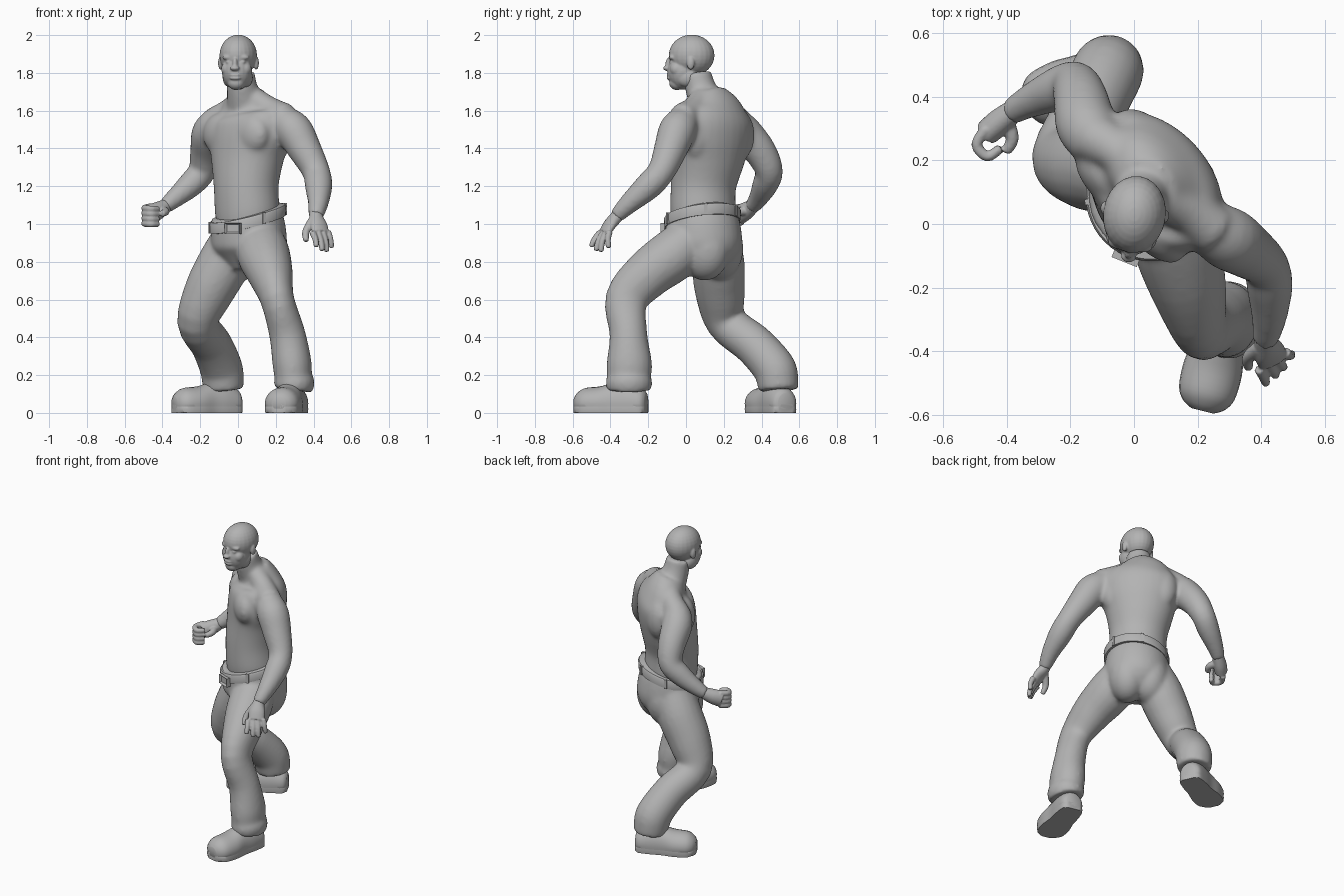
import bpy
import bmesh
from math import sin, cos, pi, radians
from mathutils import Vector, Matrix

default_cube = bpy.data.objects.get("Cube")
if default_cube:
    bpy.data.objects.remove(default_cube, do_unlink=True)

grey = bpy.data.materials.new("plain_grey")
grey.use_nodes = True
grey.diffuse_color = (.45, .45, .45, 1)
grey.node_tree.nodes["Principled BSDF"].inputs["Base Color"].default_value = grey.diffuse_color

# The twisted pose: chest and pelvis each have their own sideways and forward directions
CHEST_SIDE, CHEST_FRONT = Vector((.67, -.74, 0)), Vector((-.74, -.67, 0))
PELVIS_SIDE, PELVIS_FRONT = Vector((.87, -.5, 0)), Vector((-.5, -.87, 0))
X_AXIS, Z_AXIS = Vector((1, 0, 0)), Vector((0, 0, 1))


def tube(bm, stations, side=X_AXIS, segments=20, steps=4, round_end=0):
    """Loft smooth elliptical rings through stations of x, y, z, width, optional depth."""
    keys = [Vector(s if len(s) == 5 else (*s, s[-1])) for s in stations]
    if round_end:
        tip, before = keys[-1], keys[-2]
        direction = (tip.xyz - before.xyz).normalized()
        centre = tip.xyz + direction * tip[3] * round_end
        keys.append(Vector((*centre, tip[3] * .55, tip[4] * .55)))
    path = []
    for i in range(len(keys) - 1):
        before, start = keys[max(i - 1, 0)], keys[i]
        end, after = keys[i + 1], keys[min(i + 2, len(keys) - 1)]
        for step in range(steps):
            t = step / steps
            path.append(start + (end - before) * (t / 2)
                        + (before * 2 - start * 5 + end * 4 - after) * (t * t / 2)
                        + (start * 3 - before - end * 3 + after) * (t ** 3 / 2))
    path.append(keys[-1])
    rings = []
    for i, key in enumerate(path):
        ahead, behind = path[min(i + 1, len(path) - 1)], path[max(i - 1, 0)]
        along = (Vector(ahead[:3]) - Vector(behind[:3])).normalized()
        across = (side - along * side.dot(along)).normalized()
        normal = along.cross(across)
        rings.append([bm.verts.new(Vector(key[:3])
                                   + across * key[3] * cos(2 * pi * k / segments)
                                   + normal * key[4] * sin(2 * pi * k / segments))
                      for k in range(segments)])
    for low, high in zip(rings, rings[1:]):
        for k in range(segments):
            n = (k + 1) % segments
            bm.faces.new((low[k], low[n], high[n], high[k]))
    bm.faces.new(rings[0])
    bm.faces.new(rings[-1])


def blob(bm, centre, radii, frame):
    """Add an ellipsoid."""
    matrix = frame @ Matrix.Translation(centre) @ Matrix.Diagonal((*radii, 1))
    bmesh.ops.create_uvsphere(bm, u_segments=24, v_segments=16, radius=1, matrix=matrix)


def pair(bm, centre, radii, frame):
    """Add an ellipsoid on both sides of a local frame."""
    for sign in (-1, 1):
        blob(bm, (sign * centre[0], centre[1], centre[2]), radii, frame)


def facing_frame(centre, side, front):
    """Local frame: x is sideways, minus y is forward."""
    matrix = Matrix((side, -front, Z_AXIS)).transposed().to_4x4()
    return Matrix.Translation(centre) @ matrix


def finish(bm, name, voxel=0, smoothing=5):
    """Turn the shells into an object, fused into one skin if a voxel size is given."""
    bmesh.ops.recalc_face_normals(bm, faces=bm.faces)
    mesh = bpy.data.meshes.new(name)
    bm.to_mesh(mesh)
    bm.free()
    mesh.materials.append(grey)
    obj = bpy.data.objects.new(name, mesh)
    bpy.context.collection.objects.link(obj)
    bpy.ops.object.select_all(action='DESELECT')
    obj.select_set(True)
    bpy.context.view_layer.objects.active = obj
    bpy.ops.object.shade_smooth_by_angle(angle=radians(40))
    if voxel:
        fuse = obj.modifiers.new("fuse", 'REMESH')
        fuse.mode = 'VOXEL'
        fuse.voxel_size = voxel
        fuse.use_smooth_shade = True
        relax = obj.modifiers.new("relax", 'SMOOTH')
        relax.factor = .5
        relax.iterations = smoothing


# Head
bm = bmesh.new()
head = Matrix.Translation((0, .02, 0)) @ Matrix.Rotation(radians(-8), 4, 'Z')
blob(bm, (0, .01, 1.893), (.099, .122, .109), head)         # cranium
blob(bm, (0, -.035, 1.81), (.081, .083, .1), head)          # face
blob(bm, (0, -.068, 1.747), (.045, .042, .038), head)       # chin
blob(bm, (0, -.113, 1.845), (.014, .018, .035), head)       # nose bridge
blob(bm, (0, -.123, 1.825), (.025, .02, .014), head)        # nose tip
for lip_height in (1.772, 1.789):
    blob(bm, (0, -.106, lip_height), (.032, .018, .01), head)
pair(bm, (.034, -.084, 1.882), (.038, .022, .016), head)    # brows
pair(bm, (.035, -.09, 1.857), (.018, .015, .009), head)     # eyes
pair(bm, (.046, -.062, 1.82), (.035, .037, .038), head)     # cheeks
pair(bm, (.044, -.01, 1.775), (.036, .06, .05), head)       # jaw
pair(bm, (.095, .018, 1.852), (.014, .021, .036), head)     # ears
finish(bm, "head", .005, 6)

# Bare torso and arms
bm = bmesh.new()
tube(bm, [(.05, .09, .95, .15), (.05, .09, 1.05, .178, .165), (.043, .092, 1.2, .18, .165),
          (.05, .115, 1.35, .215, .175), (.06, .125, 1.46, .25, .18), (.065, .135, 1.55, .25, .168),
          (.055, .135, 1.62, .18, .125), (.04, .11, 1.69, .1, .09)], CHEST_SIDE, segments=32)
tube(bm, [(.04, .12, 1.62, .1), (.022, .077, 1.72, .082), (.014, .06, 1.8, .075)])
chest = facing_frame((.055, .125, 0), CHEST_SIDE, CHEST_FRONT)
pair(bm, (.11, -.088, 1.475), (.13, .073, .115), chest)     # chest muscles
pair(bm, (.14, .065, 1.47), (.1, .08, .14), chest)          # back muscles
# Neck to shoulder slopes
tube(bm, [(.04, .1, 1.69, .065), (.16, .045, 1.61, .068), (.25, -.02, 1.56, .08)])
tube(bm, [(.03, .13, 1.67, .06), (-.04, .22, 1.6, .068), (-.12, .27, 1.54, .08)])
# Left arm reaches forward
tube(bm, [(.235, -.01, 1.545, .085), (.295, -.045, 1.495, .1), (.35, -.08, 1.4, .09),
          (.413, -.13, 1.28, .074), (.427, -.2, 1.2, .073), (.425, -.3, 1.11, .055),
          (.412, -.37, 1.04, .04)])
# Right arm bends behind the body
tube(bm, [(-.11, .255, 1.54, .085), (-.15, .31, 1.48, .096), (-.168, .395, 1.38, .086),
          (-.19, .44, 1.28, .074), (-.25, .42, 1.21, .069), (-.33, .385, 1.14, .053),
          (-.39, .35, 1.09, .041)])
finish(bm, "bare_torso_and_arms", .011, 14)

# Open left hand
bm = bmesh.new()
spread = Vector((.85, .5, 0))
tube(bm, [(.412, -.35, 1.06, .034), (.415, -.375, 1.03, .039, .033), (.427, -.405, .995, .05, .029),
          (.437, -.43, .955, .05, .023)], spread)
for base, tip in (((.395, -.455, .955), (.415, -.5, .885)), ((.425, -.44, .95), (.445, -.475, .865)),
                  ((.45, -.425, .95), (.47, -.45, .86)), ((.475, -.405, .96), (.495, -.41, .88))):
    middle = (Vector(base) + Vector(tip)) / 2 + Vector((.004, -.006, 0))
    tube(bm, [(*base, .018), (*middle, .016), (*tip, .014)], segments=12, round_end=.5)
tube(bm, [(.395, -.39, 1.02, .024), (.36, -.42, .96, .02), (.36, -.45, .915, .015)],
     segments=12, round_end=.5)
finish(bm, "open_left_hand", .005, 4)

# Clenched right hand
bm = bmesh.new()
tube(bm, [(-.375, .36, 1.1, .035), (-.425, .32, 1.07, .048, .042), (-.465, .285, 1.05, .052, .04)], Z_AXIS)
for i in range(4):
    height = 1.092 - i * .027
    tube(bm, [(-.465, .3, height, .018), (-.495, .25, height - .008, .0175),
              (-.462, .213, height - .012, .017), (-.425, .235, height - .012, .015)],
         Z_AXIS, segments=12, round_end=.5)
tube(bm, [(-.405, .325, 1.07, .028), (-.383, .27, 1.065, .021), (-.4, .232, 1.055, .017)],
     Z_AXIS, segments=12, round_end=.5)
finish(bm, "clenched_right_hand", .005, 4)

# Trousers
bm = bmesh.new()
hips = facing_frame((.05, .09, 0), PELVIS_SIDE, PELVIS_FRONT)
tube(bm, [(.045, .08, 1.05, .188), (.055, .092, .96, .2), (.06, .1, .86, .192, .19),
          (.06, .09, .75, .1)], PELVIS_SIDE, segments=32)
pair(bm, (.07, .05, .87), (.12, .14, .17), hips)            # seat
tube(bm, [(.11, .05, .94, .12), (.135, -.06, .84, .14), (.172, -.2, .735, .12, .13),
          (.208, -.315, .6, .09, .114), (.26, -.305, .42, .096, .1),
          (.285, -.3, .27, .104, .12), (.292, -.302, .19, .1, .118), (.297, -.302, .16, .109, .124),
          (.293, -.302, .12, .1, .118)])
tube(bm, [(-.01, .15, .94, .12), (-.07, .17, .8, .14), (-.155, .18, .64, .132),
          (-.213, .215, .48, .109), (-.14, .36, .36, .11), (-.09, .465, .24, .114),
          (-.08, .485, .17, .111), (-.075, .49, .12, .105)])
finish(bm, "trousers", .01, 16)

# Belt, low at the buckle and high over the left hip
BELT_CENTRE = Vector((.052, .087, 1.03))


def belt_point(angle, radius):
    """Position on the tilted belt line, and its outward direction."""
    outward = PELVIS_SIDE * cos(angle) + PELVIS_FRONT * sin(angle)
    lift = Z_AXIS * (.03 * cos(angle) - .043 * sin(angle))
    return BELT_CENTRE + lift + outward * radius, outward


bm = bmesh.new()
belt_count = 48
loops = []
for k in range(belt_count):
    loops.append([bm.verts.new(belt_point(2 * pi * k / belt_count, radius)[0] + Z_AXIS * height)
                  for radius, height in ((.16, -.032), (.2, -.03), (.203, .018), (.197, .028), (.155, .034))])
for k, ring in enumerate(loops):
    following = loops[(k + 1) % belt_count]
    for j in range(len(ring)):
        n = (j + 1) % len(ring)
        bm.faces.new((ring[j], ring[n], following[n], following[j]))
finish(bm, "belt")

# Belt loops
bm = bmesh.new()
for degrees in (35, 145, 215, 270, 325):
    centre, outward = belt_point(radians(degrees), .2)
    frame = facing_frame(centre, outward.cross(Z_AXIS), -outward)
    bmesh.ops.create_cube(bm, size=1, matrix=frame @ Matrix.Diagonal((.018, .014, .062, 1)))
finish(bm, "belt_loops")

# Buckle: a plate with a sunken middle
bm = bmesh.new()
centre, outward = belt_point(radians(82), .208)
frame = facing_frame(centre - Z_AXIS * .015, Z_AXIS.cross(outward), outward)
bmesh.ops.create_cube(bm, size=1, matrix=frame @ Matrix.Diagonal((.085, .028, .058, 1)))
bm.normal_update()
front_face = max(bm.faces, key=lambda f: f.normal.dot(outward))
bmesh.ops.inset_region(bm, faces=[front_face], thickness=.013)
bmesh.ops.translate(bm, verts=front_face.verts, vec=outward * -.012)
finish(bm, "buckle")


# Shoes: rounded upper with a thick flat sole, drawn along the heel to toe line
def shoe(name, heel, toe):
    heel, toe = Vector((*heel, 0)), Vector((*toe, 0))
    side = (toe - heel).cross(Z_AXIS).normalized()
    outline = ((0, .045, .055), (.06, .07, .08), (.25, .08, .11), (.45, .082, .11),
               (.65, .094, .09), (.85, .09, .082), (.95, .068, .06), (1, .036, .035))
    for part, level, floor, ceiling in (("upper", .05, .02, .2), ("sole", .02, 0, .045)):
        bm = bmesh.new()
        tube(bm, [(*heel.lerp(toe, t).xy, level, width, height) for t, width, height in outline],
             side, segments=24)
        for vert in bm.verts:
            vert.co.z = min(max(vert.co.z, floor), ceiling)
        finish(bm, name + "_" + part)


shoe("left_shoe", (.31, -.21), (.215, -.588))
shoe("right_shoe", (.005, .53), (-.338, .37))
